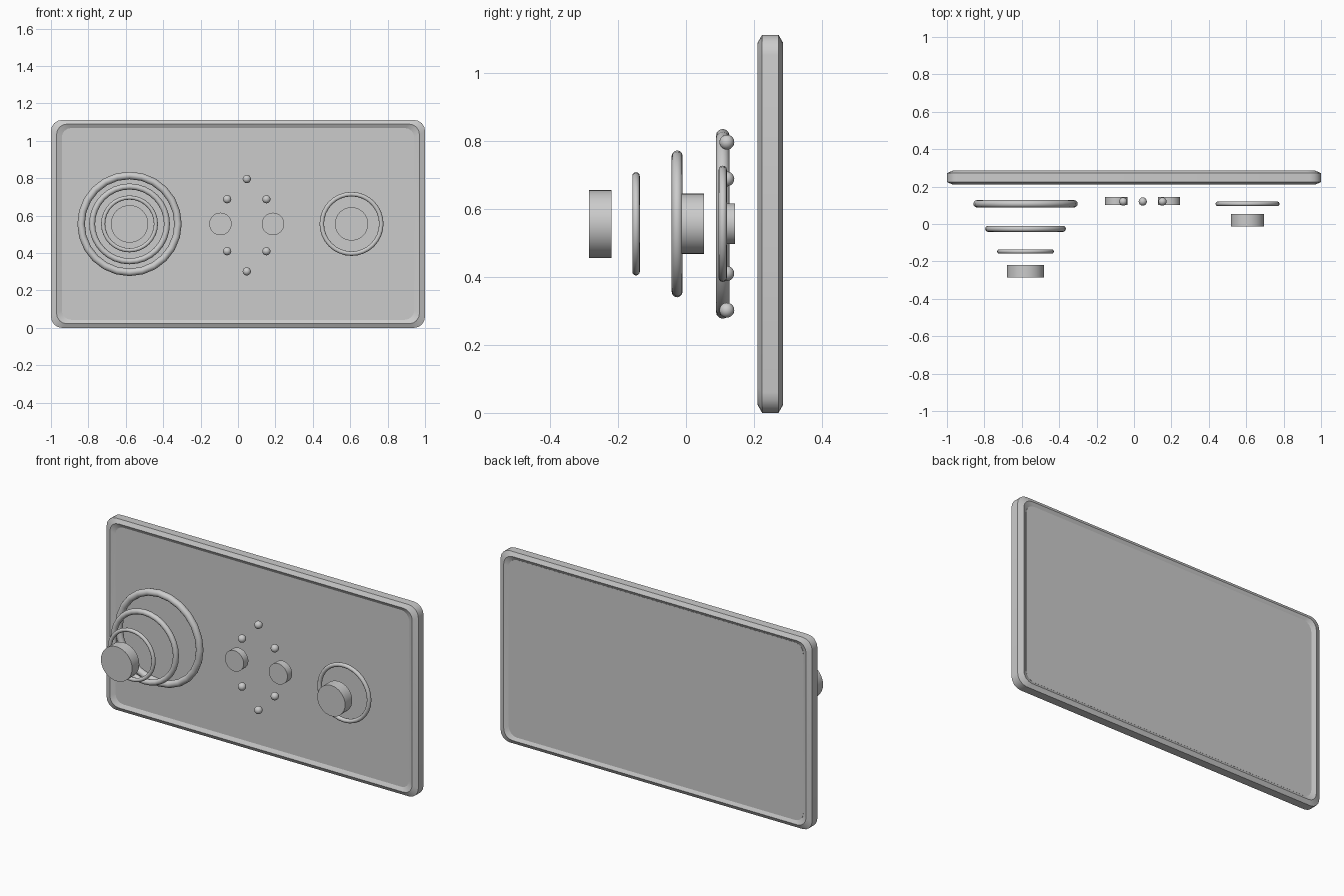
import bpy, bmesh
from math import pi, sin, cos, radians

if "Cube" in bpy.data.objects:
    bpy.data.objects.remove(bpy.data.objects["Cube"])

ZC = 0.556      # height of the panel centre
YF = 0.248      # depth centre of the frame


def smooth(ob, angle=35):
    bpy.ops.object.select_all(action='DESELECT')
    ob.select_set(True)
    bpy.context.view_layer.objects.active = ob
    bpy.ops.object.shade_smooth_by_angle(angle=radians(angle))


def ring(name, x, y, outer, minor, major_seg=24, minor_seg=12):
    bpy.ops.mesh.primitive_torus_add(major_radius=outer - minor, minor_radius=minor,
                                     major_segments=major_seg, minor_segments=minor_seg,
                                     location=(x, y, ZC), rotation=(pi / 2, 0, 0))
    ob = bpy.context.object
    ob.name = name
    smooth(ob)


def disc(name, x, y, radius, depth):
    bpy.ops.mesh.primitive_cylinder_add(vertices=32, radius=radius, depth=depth,
                                        location=(x, y, ZC), rotation=(pi / 2, 0, 0))
    ob = bpy.context.object
    ob.name = name
    smooth(ob)


def rounded_rect(hx, hz, r, seg=4):
    pts = []
    for k, (sx, sz) in enumerate([(1, 1), (-1, 1), (-1, -1), (1, -1)]):
        for i in range(seg + 1):
            a = pi / 2 * (k + i / seg)
            pts.append((sx * (hx - r) + r * cos(a), ZC + sz * (hz - r) + r * sin(a)))
    return pts


def from_loops(name, loops, closed):
    """Bridge rounded rectangles (half width, half height, radius, y)."""
    bm = bmesh.new()
    rows = [[bm.verts.new((x, y, z)) for x, z in rounded_rect(hx, hz, r)]
            for hx, hz, r, y in loops]
    n = len(rows[0])
    pairs = list(zip(rows, rows[1:]))
    if closed:
        pairs.append((rows[-1], rows[0]))
    else:
        bm.faces.new(rows[0])
        bm.faces.new(rows[-1])
    for a, b in pairs:
        for i in range(n):
            j = (i + 1) % n
            bm.faces.new((a[i], a[j], b[j], b[i]))
    bmesh.ops.recalc_face_normals(bm, faces=bm.faces)
    me = bpy.data.meshes.new(name)
    bm.to_mesh(me)
    bm.free()
    ob = bpy.data.objects.new(name, me)
    bpy.context.collection.objects.link(ob)
    smooth(ob, 25)


# frame rim with a ridged six-sided section: (inset fraction, y offset, corner radius)
section = [(0, -0.024, 0.06), (0.5, -0.037, 0.055), (1, -0.024, 0.05),
           (1, 0.024, 0.05), (0.5, 0.037, 0.055), (0, 0.024, 0.06)]
from_loops("frame", [(1 - 0.06 * t, ZC - 0.045 * t, r, YF + y) for t, y, r in section], True)

# flat panel filling the frame
from_loops("panel", [(0.945, 0.515, 0.052, YF + y) for y in (-0.025, 0.027)], False)

# large stepped dial on the left
ring("dial_ring_back", -0.58, 0.108, 0.279, 0.02)
ring("dial_ring_middle", -0.58, -0.026, 0.216, 0.016, 32)
ring("dial_ring_front", -0.58, -0.147, 0.152, 0.011, 32)
disc("dial_knob", -0.58, -0.252, 0.1, 0.066)

# small dial on the right
ring("small_dial_ring", 0.607, 0.108, 0.171, 0.012, 32)
disc("small_dial_knob", 0.607, 0.02, 0.089, 0.066)

# two middle buttons
for i, x in enumerate((-0.094, 0.187)):
    disc(f"button_{i + 1}", x, 0.122, 0.06, 0.043)

# ring of small studs
studs = [(0, 0.247)] + [(s * 0.105, 0.139) for s in (-1, 1)]
for sz in (1, -1):
    for i, (dx, dz) in enumerate(studs):
        bpy.ops.mesh.primitive_uv_sphere_add(segments=16, ring_count=10, radius=0.022,
                                             location=(0.047 + dx, 0.12, 0.549 + sz * dz))
        bpy.context.object.name = f"stud_{'upper' if sz > 0 else 'lower'}_{i + 1}"
        smooth(bpy.context.object)
